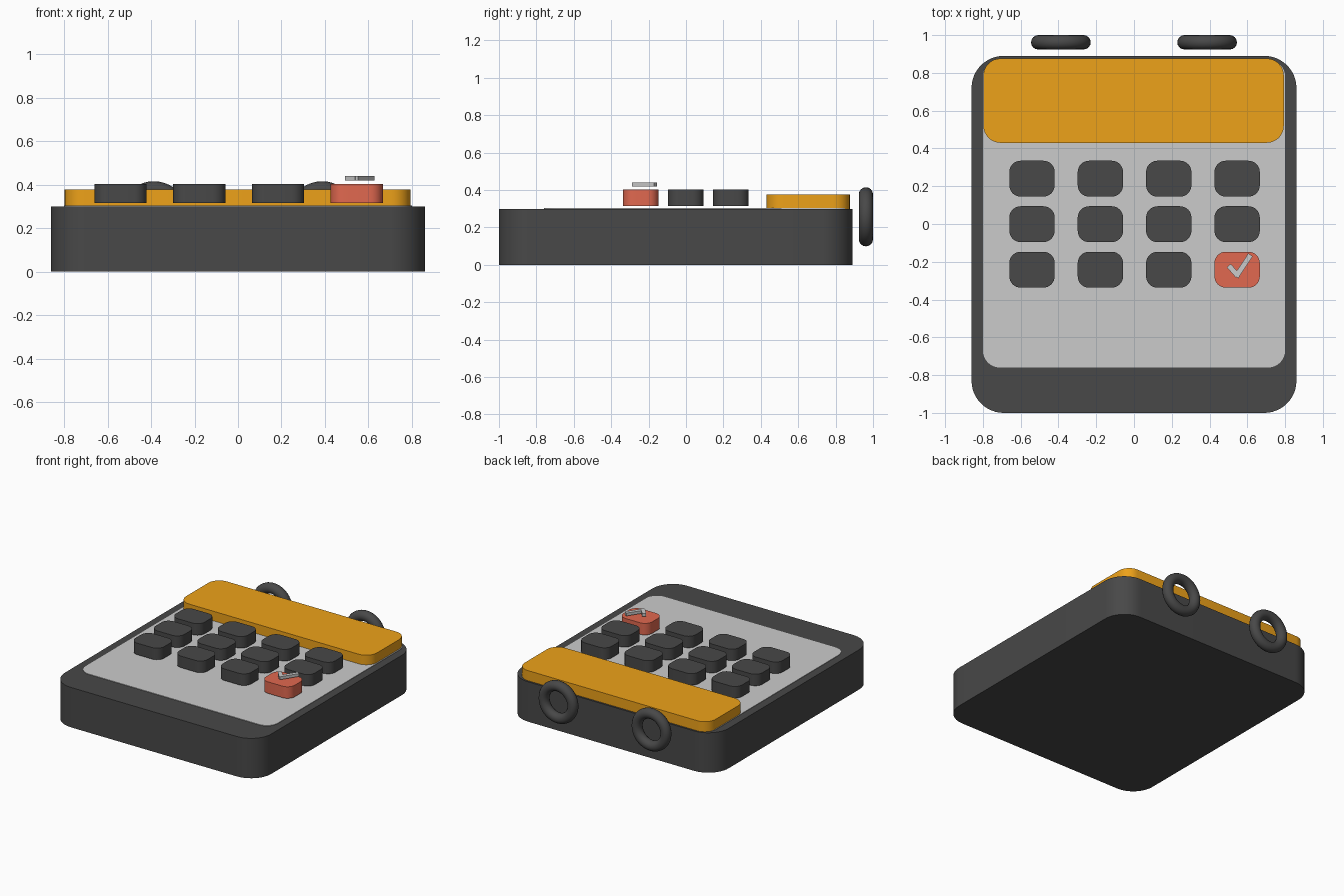
import bpy, bmesh, math
from mathutils import Vector

if "Cube" in bpy.data.objects:
    bpy.data.objects.remove(bpy.data.objects["Cube"])


def material(name, rgb):
    m = bpy.data.materials.new(name)
    m.diffuse_color = (*rgb, 1)
    m.use_nodes = True
    m.node_tree.nodes["Principled BSDF"].inputs["Base Color"].default_value = m.diffuse_color
    return m


dark = material("dark_plastic", (0.065, 0.065, 0.065))
orange = material("orange_plastic", (0.85, 0.36, 0.01))
red = material("red_plastic", (0.75, 0.14, 0.08))


def finish(obj, mat):
    if mat:
        obj.data.materials.append(mat)
    bpy.ops.object.select_all(action='DESELECT')
    obj.select_set(True)
    bpy.context.view_layer.objects.active = obj
    bpy.ops.object.shade_smooth_by_angle(angle=math.radians(40))
    return obj


def rounded_slab(name, x, y, z, radius, mat=None, segments=8):
    """Rounded rectangle extruded upwards; x, y, z are (min, max) ranges."""
    bm = bmesh.new()
    corners = [(x[1], y[1], -1, -1), (x[0], y[1], 1, -1),
               (x[0], y[0], 1, 1), (x[1], y[0], -1, 1)]
    ring = []
    for i, (cx, cy, sx, sy) in enumerate(corners):
        for k in range(segments + 1):
            a = math.pi / 2 * (i + k / segments)
            ring.append(bm.verts.new((cx + sx * radius + radius * math.cos(a),
                                      cy + sy * radius + radius * math.sin(a), z[0])))
    base = bm.faces.new(ring)
    up = bmesh.ops.extrude_face_region(bm, geom=[base], use_keep_orig=True)
    verts = [v for v in up["geom"] if isinstance(v, bmesh.types.BMVert)]
    bmesh.ops.translate(bm, verts=verts, vec=(0, 0, z[1] - z[0]))
    bmesh.ops.recalc_face_normals(bm, faces=bm.faces)
    mesh = bpy.data.meshes.new(name)
    bm.to_mesh(mesh)
    bm.free()
    obj = bpy.data.objects.new(name, mesh)
    bpy.context.collection.objects.link(obj)
    return finish(obj, mat)


# Casing, face plate and display bar
rounded_slab("body", (-0.86, 0.86), (-1.0, 0.89), (0, 0.30), 0.17, dark, 12)
rounded_slab("face_plate", (-0.80, 0.80), (-0.76, 0.87), (0.27, 0.304), 0.09)
rounded_slab("display_bar", (-0.797, 0.793), (0.43, 0.876), (0.30, 0.376), 0.09, orange)

# Keypad: four columns by three rows, the last key is the red confirm key
for row in range(3):
    for col in range(4):
        cx, cy = -0.54 + 0.362 * col, 0.24 - 0.241 * row
        confirm = row == 2 and col == 3
        rounded_slab("confirm_key" if confirm else f"key_{row + 1}_{col + 1}",
                     (cx - 0.12, cx + 0.12), (cy - 0.095, cy + 0.095),
                     (0.316, 0.403), 0.06, red if confirm else dark)


# Tick mark made of two thin bars
def bar(name, start, end, width):
    a, b = Vector(start), Vector(end)
    d = b - a
    bpy.ops.mesh.primitive_cube_add(size=1, location=(*((a + b) / 2), 0.429),
                                    rotation=(0, 0, math.atan2(d.y, d.x)))
    obj = bpy.context.object
    obj.name = name
    obj.scale = (d.length, width, 0.022)


bar("tick_short_stroke", (0.502, -0.220), (0.549, -0.274), 0.028)
bar("tick_long_stroke", (0.540, -0.280), (0.617, -0.163), 0.028)

# Binding rings behind the back edge
for side, label in ((-1, "left"), (1, "right")):
    bpy.ops.mesh.primitive_torus_add(major_radius=0.12, minor_radius=0.038,
                                     major_segments=40, minor_segments=16,
                                     location=(0.387 * side, 0.962, 0.257),
                                     rotation=(math.pi / 2, 0, 0))
    ring = bpy.context.object
    ring.name = f"binding_ring_{label}"
    finish(ring, dark)
